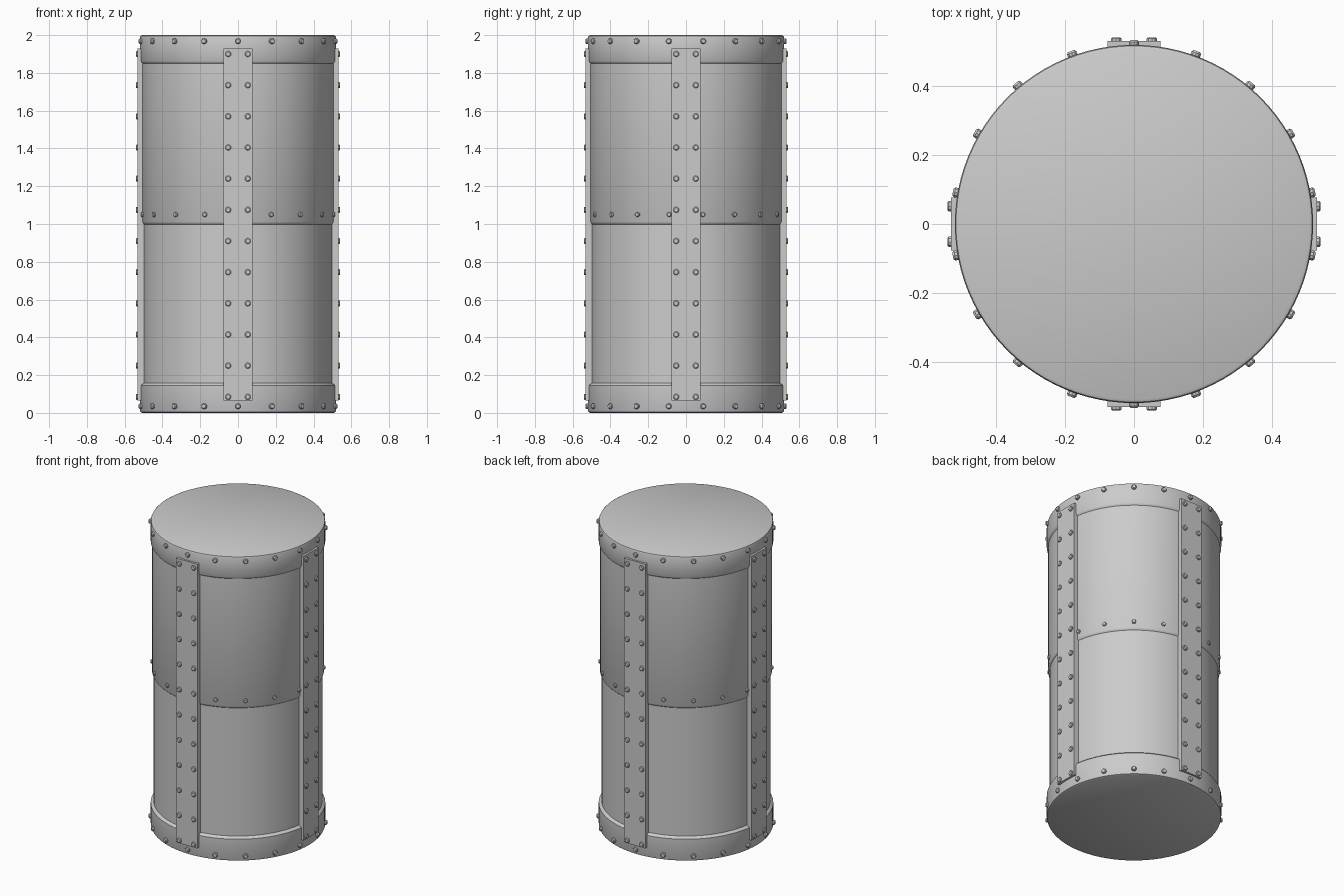
import bpy, bmesh, math
from mathutils import Matrix, Vector

if "Cube" in bpy.data.objects:
    bpy.data.objects.remove(bpy.data.objects["Cube"])


def make_object(name, bm, angle=30):
    bmesh.ops.recalc_face_normals(bm, faces=bm.faces[:])
    me = bpy.data.meshes.new(name)
    bm.to_mesh(me)
    bm.free()
    ob = bpy.data.objects.new(name, me)
    bpy.context.collection.objects.link(ob)
    bpy.ops.object.select_all(action='DESELECT')
    ob.select_set(True)
    bpy.context.view_layer.objects.active = ob
    bpy.ops.object.shade_smooth_by_angle(angle=math.radians(angle))
    return ob


def lathe(name, profile, n=96):
    # Spin a closed (radius, z) profile about z; end points lie on the axis
    bm = bmesh.new()
    vs = [bm.verts.new((r, 0, z)) for r, z in profile]
    es = [bm.edges.new(p) for p in zip(vs, vs[1:])]
    bmesh.ops.spin(bm, geom=vs + es, axis=(0, 0, 1), cent=(0, 0, 0),
                   angle=math.tau, steps=n)
    bmesh.ops.remove_doubles(bm, verts=bm.verts[:], dist=1e-5)
    return make_object(name, bm)


def add_rivet(bm, pos, azimuth, radius, height):
    # Short stud with a chamfered head, pointing outward
    m = (Matrix.Translation(pos) @ Matrix.Rotation(azimuth, 4, 'Z')
         @ Matrix.Rotation(math.pi / 2, 4, 'Y'))
    n = 10
    rings = []
    for r, h in ((radius, -0.012), (radius, height * 0.6), (radius * 0.72, height)):
        rings.append([bm.verts.new(m @ Vector((r * math.cos(math.tau * i / n),
                                               r * math.sin(math.tau * i / n), h)))
                      for i in range(n)])
    for a, b in zip(rings, rings[1:]):
        for i in range(n):
            j = (i + 1) % n
            bm.faces.new((a[i], a[j], b[j], b[i]))
    bm.faces.new(rings[-1])
    bm.faces.new(rings[0][::-1])


def rivet_ring(name, z, shell, radius, height):
    bm = bmesh.new()
    for k in range(18):
        a = math.radians(-90 + 20 * k)
        add_rivet(bm, (shell * math.cos(a), shell * math.sin(a), z), a, radius, height)
    make_object(name, bm)


# Drum body: end bands, and an upper shell overlapping the lower one
lathe("drum_body", [
    (0, 0), (0.508, 0), (0.516, 0.004), (0.519, 0.012), (0.519, 0.145),
    (0.515, 0.150), (0.502, 0.158), (0.502, 0.998), (0.507, 1.003),
    (0.511, 1.012), (0.511, 1.850), (0.516, 1.856), (0.519, 1.862),
    (0.519, 1.988), (0.516, 1.996), (0.508, 2.0), (0, 2.0)])

# Rivet rings on the end bands and the middle seam
rivet_ring("bottom_band_rivets", 0.035, 0.519, 0.015, 0.014)
rivet_ring("top_band_rivets", 1.968, 0.519, 0.015, 0.014)
rivet_ring("seam_rivets", 1.05, 0.510, 0.013, 0.011)

# Four flat vertical straps with two columns of rivets each
for name, az in (("right", 0), ("back", 90), ("left", 180), ("front", 270)):
    a = math.radians(az)
    rot = Matrix.Rotation(a, 4, 'Z')
    bm = bmesh.new()
    bmesh.ops.create_cube(bm, size=1, matrix=rot @ Matrix.Translation((0.514, 0, 0.998))
                          @ Matrix.Diagonal((0.034, 0.154, 1.864, 1)))
    make_object(name + "_strap", bm)
    bm = bmesh.new()
    for i in range(12):
        for s in (-1, 1):
            add_rivet(bm, rot @ Vector((0.531, s * 0.052, 0.085 + 0.165 * i)), a, 0.016, 0.010)
    make_object(name + "_strap_rivets", bm)
